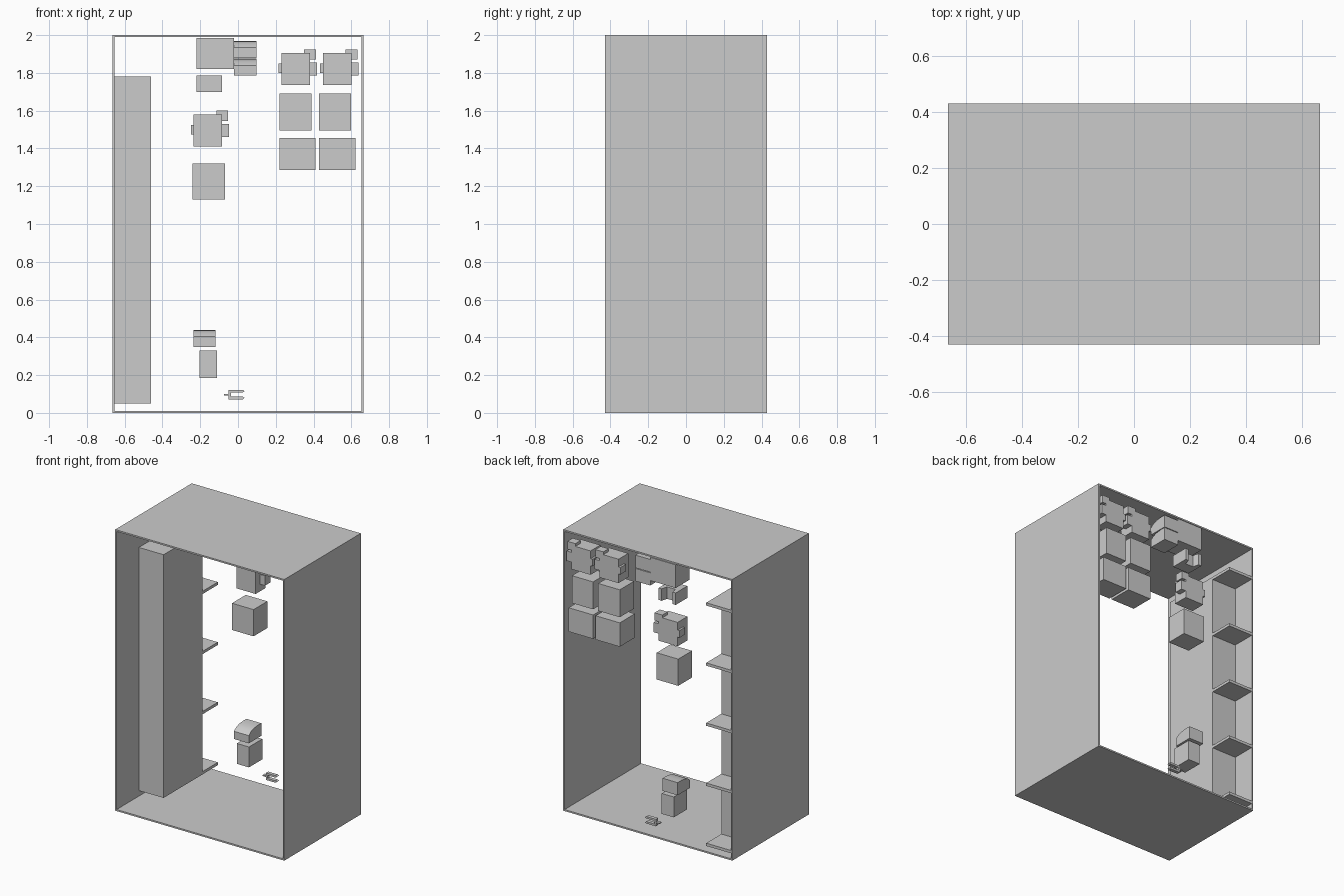
import bpy, bmesh

if "Cube" in bpy.data.objects:
    bpy.data.objects.remove(bpy.data.objects["Cube"])

BACK = 0.43  # rear plane shared by the hanging items


def mesh_object(name, bm):
    bmesh.ops.recalc_face_normals(bm, faces=bm.faces)
    me = bpy.data.meshes.new(name)
    bm.to_mesh(me)
    bm.free()
    ob = bpy.data.objects.new(name, me)
    bpy.context.collection.objects.link(ob)
    return ob


def add_box(bm, x0, x1, y0, y1, z0, z1):
    vs = bmesh.ops.create_cube(bm, size=1)["verts"]
    for v in vs:
        v.co.x = x1 if v.co.x > 0 else x0
        v.co.y = y1 if v.co.y > 0 else y0
        v.co.z = z1 if v.co.z > 0 else z0


def boxes(name, *items):
    bm = bmesh.new()
    for b in items:
        add_box(bm, *b)
    return mesh_object(name, bm)


def extrude(name, profile, axis, depth):
    """Profile of 3D points, extruded by depth along x (0), y (1) or z (2)."""
    bm = bmesh.new()
    face = bm.faces.new([bm.verts.new(p) for p in profile])
    new = bmesh.ops.extrude_face_region(bm, geom=[face])["geom"]
    for v in new:
        if isinstance(v, bmesh.types.BMVert):
            v.co[axis] += depth
    return mesh_object(name, bm)


# Open-ended outer case: rectangular tube running front to back
W, D, H, T = 0.665, 0.43, 2.0, 0.011
bm = bmesh.new()
rings = []
for y in (-D, D):
    for t in (0, T):
        w = W - t
        rings.append([bm.verts.new(p) for p in
                      ((-w, y, t), (w, y, t), (w, y, H - t), (-w, y, H - t))])
fo, fi, bo, bi = rings
for a, b in ((fo, fi), (bo, bi), (fo, bo), (fi, bi)):
    for i in range(4):
        j = (i + 1) % 4
        bm.faces.new((a[i], a[j], b[j], b[i]))
mesh_object("outer_case", bm)

# Tall side column with shelves projecting from its back
boxes("side_column", (-0.657, -0.46, -0.18, 0.26, 0.05, 1.78))
for i in range(5):
    z = 0.05 + i * 0.4275
    boxes(f"shelf_{i + 1}", (-0.657, -0.46, 0.26, BACK, z, z + 0.02))

# Plain storage boxes: x range, front y, z range
plain = [
    ("upper_box", -0.22, -0.02, 0.275, 1.82, 1.985),
    ("centre_box", -0.24, -0.07, 0.275, 1.13, 1.32),
    ("lower_box", -0.205, -0.11, 0.28, 0.185, 0.33),
    ("right_box_1", 0.22, 0.39, 0.27, 1.495, 1.69),
    ("right_box_2", 0.43, 0.597, 0.27, 1.495, 1.69),
    ("right_box_3", 0.22, 0.41, 0.26, 1.285, 1.455),
    ("right_box_4", 0.43, 0.623, 0.26, 1.285, 1.455),
]
for name, x0, x1, y0, z0, z1 in plain:
    boxes(name, (x0, x1, y0, BACK, z0, z1))

# Bodies with small lugs on the sides and the top corner
for i, (dx, dz) in enumerate(((0, 0), (0.465, 0.325), (0.685, 0.325))):
    ob = boxes(f"lugged_body_{i + 1}",
               (-0.235, -0.085, 0.32, BACK, 1.41, 1.58),
               (-0.25, -0.235, 0.37, BACK, 1.475, 1.525),
               (-0.085, -0.047, 0.37, BACK, 1.46, 1.53),
               (-0.115, -0.053, 0.37, BACK, 1.545, 1.60))
    ob.location = (dx, 0, dz)

# Small bins with a sloped, rounded front top
for i, (x, z) in enumerate(((-0.235, 0.35), (-0.02, 1.88), (-0.02, 1.785))):
    prof = [(0.29, 0), (0.29, 0.055), (0.315, 0.075), (0.35, 0.086),
            (0.39, 0.09), (BACK, 0.09), (BACK, 0)]
    ob = extrude(f"sloped_bin_{i + 1}", [(x, y, z + h) for y, h in prof], 0, 0.117)
    bpy.context.view_layer.objects.active = ob
    ob.select_set(True)
    bpy.ops.object.shade_smooth_by_angle(angle=0.7)
    ob.select_set(False)

# U-shaped bracket block
u = [(-0.22, 0.30), (-0.085, 0.30), (-0.085, BACK), (-0.11, BACK),
     (-0.12, 0.385), (-0.185, 0.385), (-0.195, BACK), (-0.22, BACK)]
extrude("bracket_block", [(x, y, 1.70) for x, y in u], 2, 0.085)

# Two-pronged fork near the floor
fork = [(-0.075, 0.093), (-0.05, 0.093), (-0.05, 0.072), (0.025, 0.072),
        (0.035, 0.079), (0.025, 0.086), (-0.038, 0.086), (-0.038, 0.108),
        (0.025, 0.108), (0.035, 0.115), (0.025, 0.122), (-0.05, 0.122),
        (-0.05, 0.101), (-0.075, 0.101)]
extrude("fork", [(x, 0.385, z) for x, z in fork], 1, 0.025)
